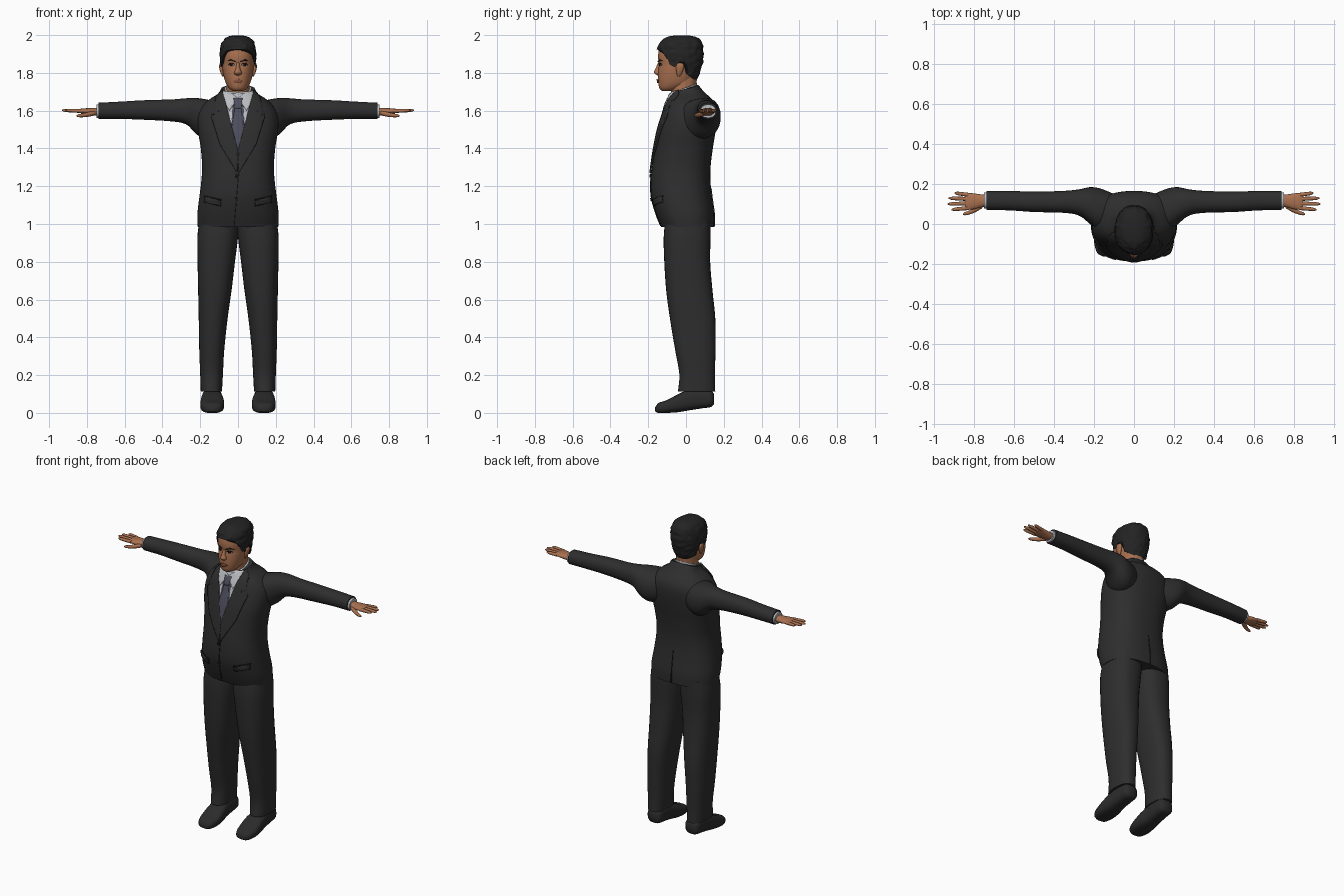
import bpy, bmesh, math
from mathutils import Vector, noise
from mathutils.bvhtree import BVHTree

cube = bpy.data.objects.get("Cube")
if cube:
    bpy.data.objects.remove(cube)


def material(name, r, g, b):
    m = bpy.data.materials.new(name)
    m.use_nodes = True
    m.diffuse_color = (r, g, b, 1)
    bsdf = next(n for n in m.node_tree.nodes if n.type == 'BSDF_PRINCIPLED')
    bsdf.inputs["Base Color"].default_value = (r, g, b, 1)
    bsdf.inputs["Roughness"].default_value = 0.8
    return m


SUIT = material("charcoal suit", .027, .027, .028)
SEAM = material("dark seam", .012, .012, .013)
HAIR = material("black hair", .017, .017, .018)
SKIN = material("tan skin", .40, .165, .08)
LIPS = material("brown lips", .25, .085, .05)
SHIRT = material("pale shirt", .50, .51, .54)
TIE = material("slate tie", .075, .075, .11)
SHOE = material("black leather", .024, .024, .025)
DARK = material("dark eyes", .012, .008, .007)
WHITE = material("eye white", .45, .40, .36)


def finish(name, bm, mat, mirror=False, thickness=0):
    bmesh.ops.recalc_face_normals(bm, faces=bm.faces[:])
    me = bpy.data.meshes.new(name)
    bm.to_mesh(me)
    bm.free()
    me.materials.append(mat)
    ob = bpy.data.objects.new(name, me)
    bpy.context.collection.objects.link(ob)
    bpy.ops.object.select_all(action='DESELECT')
    ob.select_set(True)
    bpy.context.view_layer.objects.active = ob
    bpy.ops.object.shade_smooth_by_angle(angle=math.radians(45))
    if thickness:
        s = ob.modifiers.new("Thickness", 'SOLIDIFY')
        s.thickness, s.offset = thickness, 0
    if mirror:
        m = ob.modifiers.new("Mirror", 'MIRROR')
        m.use_mirror_merge = False
    return ob


def sample(rings, s):
    """Smooth interpolation of ring extents at station s."""
    if s <= rings[0][0]:
        return rings[0][1:]
    if s >= rings[-1][0]:
        return rings[-1][1:]
    i = max(k for k in range(len(rings) - 1) if rings[k][0] <= s)
    a, b = rings[i], rings[i + 1]
    p, q = rings[max(i - 1, 0)], rings[min(i + 2, len(rings) - 1)]
    h = b[0] - a[0]
    t = (s - a[0]) / h
    out = []
    for k in range(1, 5):
        ma = (b[k] - p[k]) / (b[0] - p[0]) * h
        mb = (q[k] - a[k]) / (q[0] - a[0]) * h
        out.append((2*t**3 - 3*t*t + 1) * a[k] + (t**3 - 2*t*t + t) * ma
                   + (3*t*t - 2*t**3) * b[k] + (t**3 - t*t) * mb)
    return out


def loft(name, rings, mat, axis='z', power=2.2, segs=32, steps=24,
         mirror=False, low=None, high=None, bumps=0):
    """Skin of superellipse rings (station, u0, u1, v0, v1) along an axis."""
    bm = bmesh.new()
    rows = []
    for j in range(steps + 1):
        row = []
        for i in range(segs):
            ang = math.tau * i / segs
            c, s = math.cos(ang), math.sin(ang)
            lo = low(s) if low else rings[0][0]
            hi = high(s) if high else rings[-1][0]
            st = lo + (hi - lo) * j / steps
            u0, u1, v0, v1 = sample(rings, st)
            e = 2 / power
            u = (u0 + u1) / 2 + (u1 - u0) / 2 * math.copysign(abs(c)**e, c)
            v = (v0 + v1) / 2 + (v1 - v0) / 2 * math.copysign(abs(s)**e, s)
            co = Vector({'z': (u, v, st), 'x': (st, u, v), 'y': (u, st, v)}[axis])
            if bumps:
                co += Vector((c, s, 0)) * noise.noise(co * 45) * bumps
            row.append(bm.verts.new(co))
        rows.append(row)
    for a, b in zip(rows, rows[1:]):
        for i in range(segs):
            k = (i + 1) % segs
            bm.faces.new((a[i], a[k], b[k], b[i]))
    bm.faces.new(rows[0])
    bm.faces.new(rows[-1])
    return finish(name, bm, mat, mirror)


def patch(name, outline, target, mat, thick=.006, mirror=False, side=-1, grid=.015):
    """Thin plate with an (x, z) outline, laid onto the target's front or back."""
    bm = bmesh.new()
    bm.faces.new([bm.verts.new((x, 0, z)) for x, z in outline])
    bmesh.ops.triangulate(bm, faces=bm.faces[:])
    for axis in (0, 2):
        vals = [p[axis // 2] for p in outline]
        for k in range(math.ceil(min(vals) / grid), math.ceil(max(vals) / grid)):
            co, no = Vector(), Vector()
            co[axis], no[axis] = k * grid, 1
            bmesh.ops.bisect_plane(bm, geom=bm.verts[:] + bm.edges[:] + bm.faces[:],
                                   plane_co=co, plane_no=no)
    me = target.data
    tree = BVHTree.FromPolygons([v.co for v in me.vertices],
                                [p.vertices[:] for p in me.polygons])
    for v in bm.verts:
        hit = tree.ray_cast(Vector((v.co.x, side, v.co.z)), Vector((0, -side, 0)))[0]
        if hit is None:
            hit = tree.find_nearest(Vector((v.co.x, side * .1, v.co.z)))[0]
        v.co.y = hit.y + side * thick * .6
    return finish(name, bm, mat, mirror, thick)


def oval(x, z, rx, rz, n=14):
    return [(x + rx * math.cos(math.tau * i / n), z + rz * math.sin(math.tau * i / n))
            for i in range(n)]


def sym(rows):
    """Rings symmetric about x = 0 from (z, half width, front, back)."""
    return [(z, -w, w, f, b) for z, w, f, b in rows]


# Jacket body, with the neckline lower in front
jacket = loft("jacket", sym([
    (.985, .213, -.132, .15), (1.05, .215, -.158, .15), (1.14, .205, -.183, .138),
    (1.22, .195, -.187, .13), (1.30, .19, -.18, .13), (1.40, .197, -.165, .142),
    (1.50, .212, -.145, .158), (1.58, .21, -.12, .165), (1.63, .185, -.105, .158),
    (1.665, .145, -.09, .135), (1.69, .105, -.08, .105), (1.735, .082, -.06, .065)]),
    SUIT, power=2.4, segs=64, steps=48, high=lambda s: 1.717 + .02 * s)

# Sleeves and trousers
loft("sleeves", [
    (.10, -.02, .15, 1.47, 1.645), (.17, -.035, .178, 1.45, 1.66),
    (.22, .0, .184, 1.475, 1.667), (.27, .04, .174, 1.525, 1.666),
    (.34, .055, .166, 1.542, 1.66), (.5, .06, .162, 1.552, 1.655),
    (.62, .068, .165, 1.556, 1.648), (.738, .07, .165, 1.556, 1.642)],
    SUIT, axis='x', mirror=True, steps=36)
loft("trousers", [
    (.112, .085, .197, -.043, .155), (.2, .08, .2, -.035, .153),
    (.33, .073, .205, -.057, .156), (.5, .055, .208, -.085, .155),
    (.65, .034, .211, -.105, .14), (.8, .016, .214, -.115, .128),
    (.93, .0, .215, -.118, .13), (1.02, -.005, .205, -.11, .13)],
    SUIT, mirror=True, power=2.4, steps=30)

# Shoes
loft("shoes", [
    (-.163, .115, .155, .008, .03), (-.15, .092, .18, 0, .05),
    (-.10, .075, .198, 0, .068), (-.04, .074, .198, .004, .10),
    (.02, .083, .192, .014, .124), (.09, .085, .187, .025, .128),
    (.135, .09, .182, .032, .12), (.148, .105, .168, .045, .1)],
    SHOE, axis='y', power=2.8, mirror=True)

# Shirt front, tie and jacket details
patch("shirt_front", [(-.084, 1.7), (.084, 1.7), (.004, 1.37), (-.008, 1.37)],
      jacket, SHIRT, .004)
patch("shirt_collar_points", [(.0, 1.665), (.035, 1.69), (.078, 1.705), (.078, 1.65),
                              (.045, 1.6)], jacket, SHIRT, .009, True)
patch("tie", [(-.022, 1.66), (.022, 1.66), (.016, 1.615), (.034, 1.5), (.004, 1.375),
              (-.008, 1.375), (-.034, 1.5), (-.016, 1.615)], jacket, TIE, .009)
patch("tie_knot", [(-.024, 1.665), (.024, 1.665), (.014, 1.61), (-.014, 1.61)],
      jacket, TIE, .0099)
patch("lapels", [(.082, 1.708), (.118, 1.668), (.128, 1.605), (.10, 1.592),
                 (.142, 1.57), (.095, 1.42), (.005, 1.27), (-.005, 1.37)],
      jacket, SUIT, .0095, True)
patch("pocket_flaps", [(.09, 1.125), (.175, 1.145), (.177, 1.115), (.092, 1.095)],
      jacket, SUIT, .009, True)
patch("pocket_slits", [(.088, 1.13), (.178, 1.151), (.178, 1.145), (.088, 1.124)],
      jacket, SEAM, .004, True)
patch("front_closure", [(.002, 1.28), (.006, 1.28), (-.018, .99), (-.022, .99)],
      jacket, SEAM, .003)
patch("back_vent", [(-.002, 1.19), (.002, 1.19), (.003, .99), (-.003, .99)],
      jacket, SEAM, .003, side=1)
for label, z in (("upper", 1.255), ("lower", 1.13)):
    patch(label + "_button", oval(-.008, z, .009, .009), jacket, SEAM, .007)

# Neck and standing shirt collar
loft("neck", sym([(1.62, .065, -.075, .055), (1.68, .062, -.078, .05),
                  (1.79, .062, -.085, .06)]), SKIN)
loft("shirt_collar", sym([(1.64, .088, -.088, .072), (1.70, .074, -.087, .062),
                          (1.76, .068, -.08, .058)]), SHIRT, steps=8,
     high=lambda s: 1.718 + .028 * s)

# Head and hair
skull = [(1.703, .026, -.125, -.065), (1.715, .044, -.139, -.03),
         (1.74, .062, -.146, .025), (1.78, .075, -.149, .055),
         (1.82, .082, -.147, .07), (1.845, .085, -.143, .076),
         (1.87, .086, -.147, .08), (1.90, .086, -.147, .081),
         (1.94, .08, -.137, .077), (1.967, .063, -.112, .06),
         (1.982, .038, -.08, .032), (1.987, .01, -.04, .0)]
head = loft("head", sym(skull), SKIN, segs=48, steps=40)

HAIRLINE = [(-1, 1.925), (-.78, 1.918), (-.58, 1.89), (-.42, 1.845), (-.15, 1.83),
            (-.02, 1.86), (.2, 1.855), (.4, 1.79), (1.01, 1.757)]


def hairline(s):
    for (a, za), (b, zb) in zip(HAIRLINE, HAIRLINE[1:]):
        if s <= b:
            return za + (zb - za) * (s - a) / (b - a)


loft("hair", sym([(1.7 + (z - 1.7) * 1.042, w + .009, f - .008, b + .011)
                  for z, w, f, b in skull]), HAIR, segs=72, steps=30,
     low=hairline, bumps=.006)

# Ears and nose
loft("ears", [(1.782, .078, .084, -.045, -.033), (1.795, .076, .091, -.049, -.023),
              (1.825, .078, .099, -.053, -.012), (1.845, .08, .099, -.05, -.012),
              (1.855, .082, .092, -.04, -.022)], SKIN, segs=16, steps=10, mirror=True)
loft("nose", sym([(1.786, .01, -.15, -.12), (1.793, .019, -.162, -.12),
                  (1.803, .02, -.17, -.12), (1.82, .013, -.163, -.12),
                  (1.855, .008, -.147, -.12)]), SKIN, segs=16, steps=12)

# Eyes, brows and mouth
patch("eyes", oval(.035, 1.843, .015, .006), head, WHITE, .003, True, grid=.008)
patch("irises", oval(.035, 1.843, .0075, .0065), head, DARK, .005, True, grid=.008)
patch("upper_lids", [(.018, 1.845), (.028, 1.852), (.042, 1.852), (.053, 1.844),
                     (.042, 1.848), (.028, 1.848)], head, DARK, .005, True, grid=.008)
patch("eyebrows", [(.014, 1.862), (.04, 1.871), (.06, 1.862), (.04, 1.866),
                   (.014, 1.857)], head, HAIR, .005, True, grid=.008)
patch("lips", [(-.027, 1.757), (-.008, 1.766), (.008, 1.766), (.027, 1.757),
               (.01, 1.746), (-.01, 1.746)], head, LIPS, .006, grid=.008)

# Shirt cuffs and hands
loft("shirt_cuffs", [(.715, .076, .159, 1.562, 1.636), (.75, .077, .158, 1.562, 1.632)],
     SHIRT, axis='x', steps=4, mirror=True)
loft("palms", [(.73, .09, .145, 1.573, 1.617), (.765, .083, .148, 1.574, 1.614),
               (.80, .074, .153, 1.58, 1.613), (.83, .072, .154, 1.586, 1.611),
               (.845, .078, .15, 1.59, 1.607)], SKIN, axis='x', mirror=True)
fingers = (("index", .08, .072, .912), ("middle", .103, .1, .932),
           ("ring", .125, .129, .926), ("little", .145, .155, .896))
for label, y0, y1, tip in fingers:
    rings = []
    for t, r in ((0, .0105), (.5, .0095), (.85, .008), (1, .003)):
        x, y, z = .825 + (tip - .825) * t, y0 + (y1 - y0) * t, 1.598 + .004 * t
        rings.append((x, y - r, y + r, z - r, z + r))
    loft(label + "_fingers", rings, SKIN, axis='x', segs=12, steps=9, mirror=True)
loft("thumbs", [(.757, .08, .11, 1.575, 1.6), (.79, .06, .09, 1.568, 1.593),
                (.825, .047, .067, 1.565, 1.585), (.848, .043, .058, 1.566, 1.58),
                (.855, .046, .052, 1.569, 1.576)], SKIN, axis='x', segs=12, steps=10,
     mirror=True)
